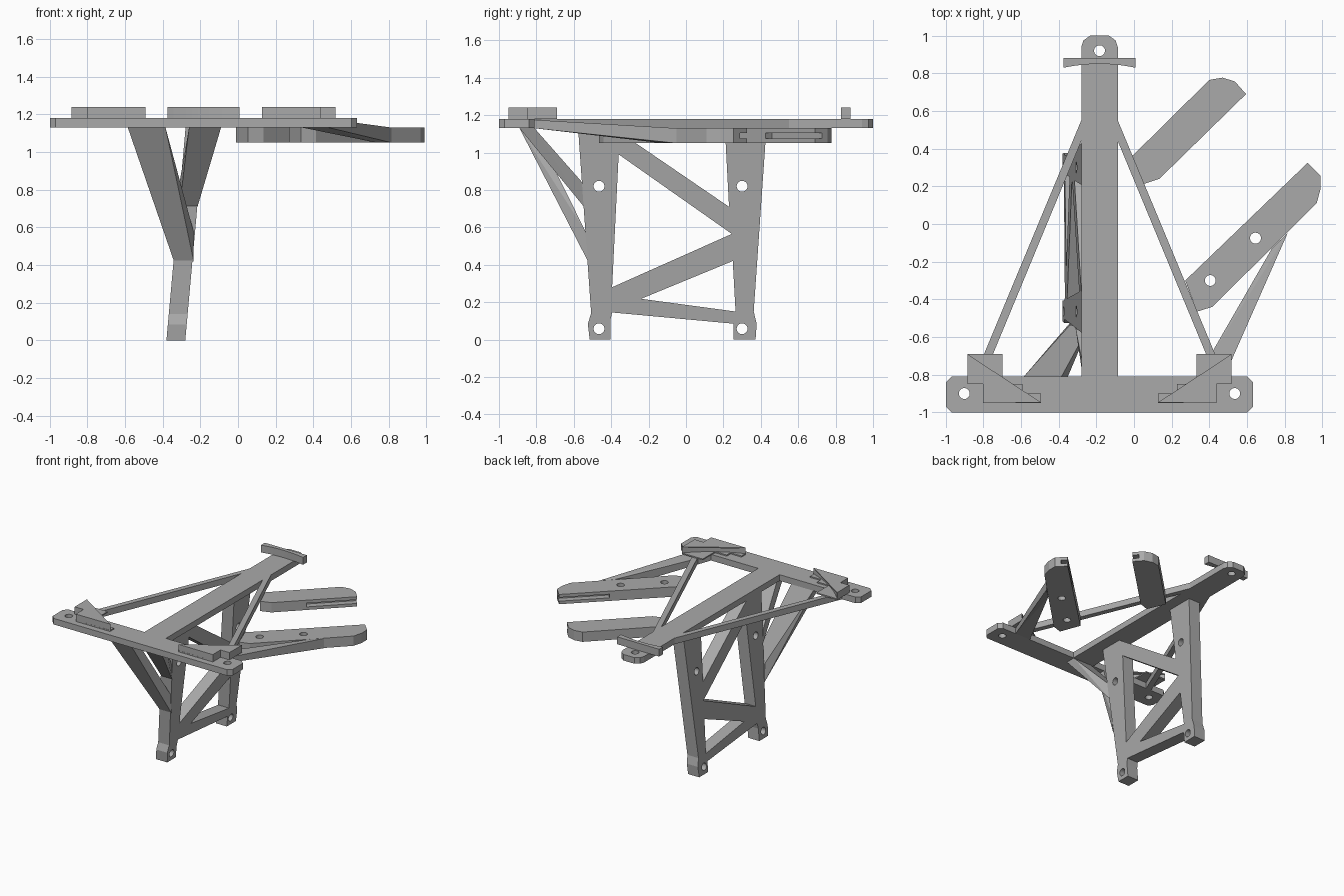
import bpy, bmesh, math
from mathutils import Vector

cube = bpy.data.objects.get("Cube")
if cube:
    bpy.data.objects.remove(cube, do_unlink=True)

grey = bpy.data.materials.new("plain_grey")
grey.use_nodes = True
GREY = (0.4, 0.4, 0.4, 1)
grey.diffuse_color = GREY
grey.node_tree.nodes["Principled BSDF"].inputs["Base Color"].default_value = GREY

CX = -0.183                # centre line of the deck
DECK, TOP, ARM = 1.13, 1.18, 1.05


def add(name, mesh):
    mesh.materials.clear()
    mesh.materials.append(grey)
    obj = bpy.data.objects.new(name, mesh)
    bpy.context.collection.objects.link(obj)
    return obj


def circle(x, y, r=0.029, n=28):
    return [(x + r * math.cos(i * math.tau / n), y + r * math.sin(i * math.tau / n))
            for i in range(n)]


def plate(name, loops, low, high, place=lambda v: v):
    """Extrude an outline with holes, then place each vertex."""
    curve = bpy.data.curves.new(name, 'CURVE')
    curve.dimensions = '2D'
    curve.fill_mode = 'BOTH'
    curve.extrude = (high - low) / 2
    for loop in loops:
        s = curve.splines.new('POLY')
        s.points.add(len(loop) - 1)
        for p, (x, y) in zip(s.points, loop):
            p.co = (x, y, 0, 1)
        s.use_cyclic_u = True
    temp = bpy.data.objects.new(name, curve)
    bpy.context.collection.objects.link(temp)
    bpy.context.view_layer.update()
    graph = bpy.context.evaluated_depsgraph_get()
    mesh = bpy.data.meshes.new_from_object(temp.evaluated_get(graph))
    bpy.data.objects.remove(temp, do_unlink=True)
    bm = bmesh.new()
    bm.from_mesh(mesh)
    bmesh.ops.remove_doubles(bm, verts=bm.verts, dist=0.0005)
    for v in bm.verts:
        v.co = place(v.co + Vector((0, 0, (low + high) / 2)))
    bmesh.ops.recalc_face_normals(bm, faces=bm.faces)
    for f in bm.faces:
        f.smooth = False
    bm.to_mesh(mesh)
    bm.free()
    return add(name, mesh)


def brace(name, points):
    """Straight tapered bar as the hull of its two end faces."""
    bm = bmesh.new()
    for p in points:
        bm.verts.new(p)
    bmesh.ops.convex_hull(bm, input=bm.verts)
    bmesh.ops.recalc_face_normals(bm, faces=bm.faces)
    mesh = bpy.data.meshes.new(name)
    bm.to_mesh(mesh)
    bm.free()
    return add(name, mesh)


def side(points, s):
    return [(CX + s * u, y) for u, y in points]


# Deck: front bar, spine and two diagonal struts in one plate
half = [(0.785, -1), (0.815, -0.97), (0.815, -0.84), (0.785, -0.81), (0.663, -0.81),
        (0.097, 0.55), (0.097, 0.94), (0.085, 0.975), (0.05, 1)]
window = [(0.097, 0.44), (0.097, -0.81), (0.615, -0.81)]
plate("deck", [side(half, 1) + side(half[::-1], -1), side(window, 1), side(window, -1),
               circle(CX, 0.92), circle(CX + 0.718, -0.9), circle(CX - 0.718, -0.9)],
      DECK, TOP)

# Curved stops on the deck
RADIUS, MID = 0.95, -0.05
a0, a1 = math.atan2(-0.9, 0.31), math.atan2(-0.64, 0.70)
arc = [(RADIUS * math.cos(a), MID + RADIUS * math.sin(a))
       for a in [a0 + (a1 - a0) * i / 12 for i in range(13)]]
corner = [(0.70, -0.85), (0.62, -0.85), (0.62, -0.95)]
base = [(0.70, -0.69), *corner, (0.31, -0.95), (0.31, -0.90), (0.41, -0.90),
        (0.41, -0.85), (0.515, -0.85), (0.515, -0.69)]
for label, s in (("left", 1), ("right", -1)):
    plate(label + "_stop_base", [side(base, s)], TOP, TOP + 0.01)
    plate(label + "_stop_wall", [side(arc + corner, s)], TOP, 1.24)
    plate(label + "_stop_lip", [side(arc, s)], 1.232, 1.24)
rear = [(0.19 * t, 0.85 - 0.02 * t * t) for t in [i / 6 for i in range(-6, 7)]]
plate("rear_stop", [side(rear + [(0.19, 0.88), (-0.19, 0.88)], 1)], TOP, 1.24)


# Side arms with facing slots
def arm(name, loops, tip, along, inward):
    obj = plate(name, loops, ARM, DECK)
    tip, along, inward = (Vector(v) for v in (tip, along, inward))
    along.normalize()
    inward.normalize()
    box = [tip + along * a + inward * b
           for a, b in ((0.2, -0.05), (-0.38, -0.05), (-0.38, 0.05), (0.2, 0.05))]
    cutter = plate("slot_cutter", [[tuple(p) for p in box]], 1.075, 1.105)
    cutter.hide_render = True
    mod = obj.modifiers.new("slot", 'BOOLEAN')
    mod.operation = 'DIFFERENCE'
    mod.solver = 'EXACT'
    mod.object = cutter
    bpy.context.view_layer.objects.active = obj
    bpy.ops.object.modifier_apply(modifier=mod.name)
    bpy.data.objects.remove(cutter, do_unlink=True)


arm("rear_arm", [[(-0.01, 0.36), (0.40, 0.765), (0.47, 0.777), (0.535, 0.757),
                  (0.595, 0.69), (0.135, 0.24), (0.052, 0.212)]],
    (0.595, 0.69), (0.46, 0.45), (-0.7, 0.71))
arm("front_arm", [[(0.272, -0.30), (0.922, 0.325), (0.99, 0.255), (0.99, 0.185),
                   (0.97, 0.11), (0.815, -0.045), (0.415, -0.44), (0.335, -0.465)],
                  circle(0.405, -0.30), circle(0.645, -0.075)],
    (0.922, 0.325), (0.65, 0.625), (0.7, -0.72))
brace("front_arm_brace",
      [(x, -0.81, z) for x in (0.34, 0.48) for z in (DECK, TOP - 0.005)] +
      [(x, y, z) for x, y in ((0.735, -0.125), (0.815, -0.05)) for z in (ARM, DECK)])

# Leaning leg frame under the spine
frame = [(-0.515, 0), (-0.525, 0.085), (-0.507, 0.14), (-0.577, DECK), (-0.385, DECK),
         (0.23, 0.71), (0.208, DECK), (0.43, DECK), (0.362, 0.15), (0.378, 0.085),
         (0.372, 0), (0.255, 0), (0.255, 0.085), (-0.395, 0.145), (-0.405, 0.1),
         (-0.405, 0)]
upper = [(-0.36, 0.99), (0.245, 0.565), (-0.395, 0.28)]
lower = [(-0.24, 0.218), (0.25, 0.42), (0.265, 0.15)]
bolts = [circle(y, z) for y in (-0.465, 0.30) for z in (0.058, 0.82)]
plate("leg_frame", [frame, upper, lower] + bolts, -0.38, -0.28,
      lambda v: Vector((v.z + 0.09 * v.y, v.x, v.y)))

# Braces from the front bar to the front leg
for name, xs, leg_xs, zs in (("outer_leg_brace", (-0.585, -0.385), (-0.34, -0.235), (0.42, 0.575)),
                             ("inner_leg_brace", (-0.26, -0.09), (-0.31, -0.215), (0.71, 0.84))):
    brace(name, [(x, y, DECK) for x in xs for y in (-0.89, -0.81)] +
          [(x, -0.525 - (z - 0.42) * 0.07, z) for x in leg_xs for z in zs])
